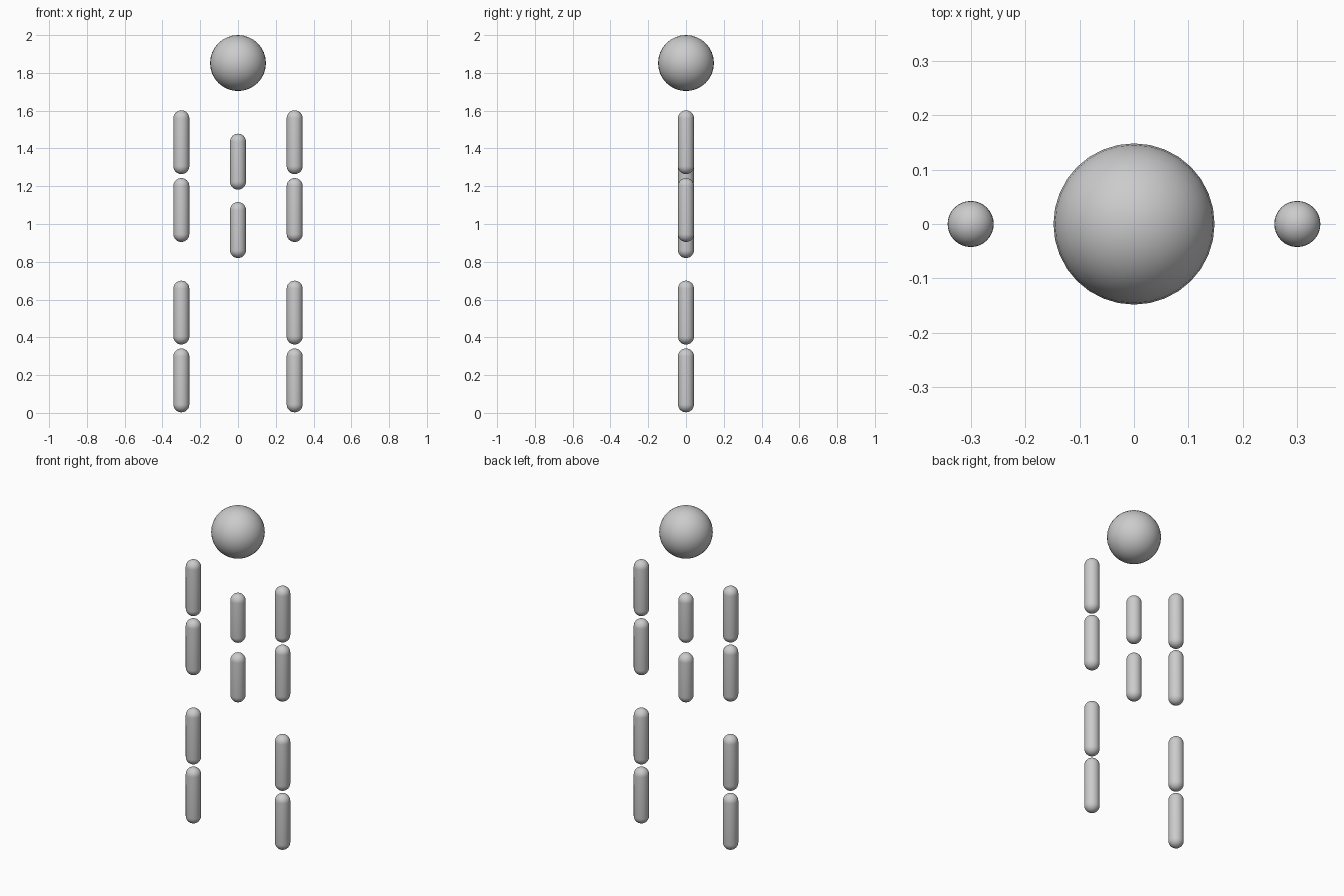
import bpy, bmesh, math
from mathutils import Vector

cube = bpy.data.objects.get("Cube")
if cube:
    bpy.data.objects.remove(cube)

grey = bpy.data.materials.new("light_grey")
grey.use_nodes = True
colour = (0.6, 0.6, 0.6, 1)
grey.diffuse_color = colour
grey.node_tree.nodes["Principled BSDF"].inputs["Base Color"].default_value = colour

SIDES, CAP_RINGS = 32, 8


def capsule(name, x, bottom, radius, length):
    """Spin a round-ended profile about z; length = 2 * radius gives a ball."""
    half = length / 2 - radius
    bm = bmesh.new()
    profile = []
    for end in (-1, 1):
        for i in range(CAP_RINGS + 1):
            step = i / CAP_RINGS if end > 0 else i / CAP_RINGS - 1
            a = step * math.pi / 2
            profile.append(bm.verts.new((radius * math.cos(a), 0,
                                         radius * math.sin(a) + end * half)))
    edges = [bm.edges.new(pair) for pair in zip(profile, profile[1:])]
    bmesh.ops.spin(bm, geom=profile + edges, axis=(0, 0, 1), cent=(0, 0, 0),
                   angle=math.tau, steps=SIDES)
    bmesh.ops.remove_doubles(bm, verts=bm.verts, dist=1e-5)
    bmesh.ops.recalc_face_normals(bm, faces=bm.faces)
    for face in bm.faces:
        face.smooth = True
    mesh = bpy.data.meshes.new(name)
    bm.to_mesh(mesh)
    bm.free()
    mesh.materials.append(grey)
    obj = bpy.data.objects.new(name, mesh)
    obj.location = Vector((x, 0, bottom + length / 2))
    bpy.context.collection.objects.link(obj)


# Head ball
capsule("head", 0, 1.704, 0.148, 0.296)

# Two spine segments
RADIUS = 0.0423
for name, bottom in (("lower_torso", 0.82), ("upper_torso", 1.182)):
    capsule(name, 0, bottom, RADIUS, 0.296)

# Mirrored limb segments
limbs = {"lower_leg": 0.003, "upper_leg": 0.362,
         "lower_arm": 0.905, "upper_arm": 1.264}
for side, x in (("left", 0.3), ("right", -0.3)):
    for part, bottom in limbs.items():
        capsule(f"{side}_{part}", x, bottom, RADIUS, 0.338)
